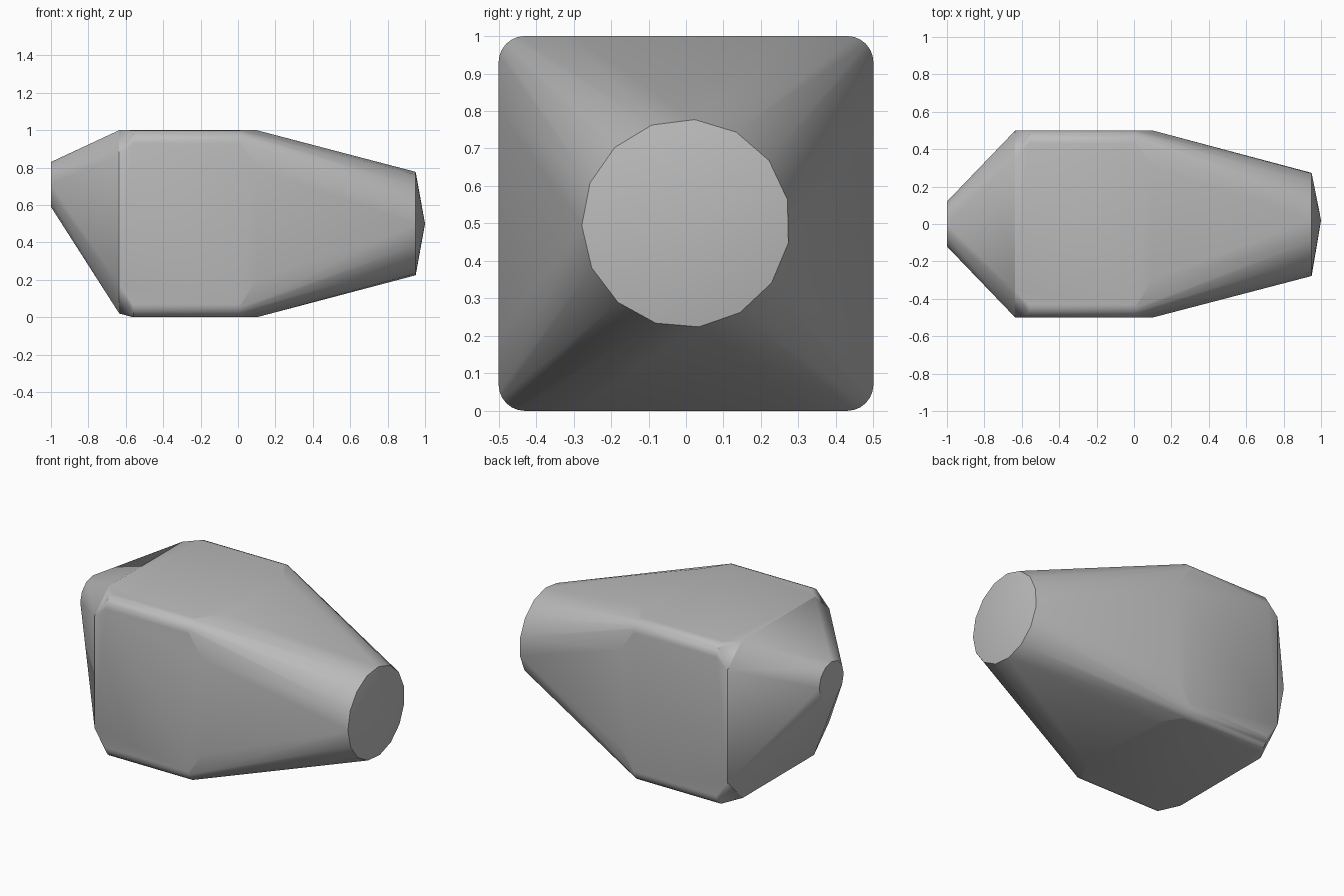
import bpy, bmesh, math

if "Cube" in bpy.data.objects:
    bpy.data.objects.remove(bpy.data.objects["Cube"])

grey = bpy.data.materials.new("plain grey")
grey.use_nodes = True
colour = (0.5, 0.5, 0.5, 1)
grey.diffuse_color = colour
grey.node_tree.nodes["Principled BSDF"].inputs["Base Color"].default_value = colour

MID = 0.5
FRONT_EDGE, BACK_EDGE = 0.1, -0.635


def circle(x, z, radius, sides, turn=0.0):
    """Ring of points facing along x."""
    angles = [turn + 2 * math.pi * i / sides for i in range(sides)]
    return [(x, radius * math.cos(a), z + radius * math.sin(a)) for a in angles]


def rounded_square(x, radius, steps=6):
    """Unit square section with rounded corners."""
    points = []
    for corner in range(4):
        base = corner * math.pi / 2
        cy = math.copysign(0.5 - radius, math.cos(base + math.pi / 4))
        cz = math.copysign(0.5 - radius, math.sin(base + math.pi / 4))
        for i in range(steps + 1):
            a = base + i / steps * math.pi / 2
            points.append((x, cy + radius * math.cos(a), MID + cz + radius * math.sin(a)))
    return points


def chamfered_square(x, low, high, top, bottom, floor):
    """Section with cut corners: side edges low..high, top and bottom half widths."""
    points = []
    for s in (-1, 1):
        points += [(x, s * 0.5, low), (x, s * 0.5, high), (x, s * top, 1), (x, s * bottom, floor)]
    return points


# Body sections, from the small tilted tail to the pointed nose disc
points = circle(-1, 0.71, 0.12, 12)
points += chamfered_square(BACK_EDGE, 0.17, 0.87, 0.36, 0.35, 0.02)
points += rounded_square(-0.56, 0.07) + rounded_square(0.01, 0.07)
points += chamfered_square(FRONT_EDGE, 0.2, 0.8, 0.3, 0.3, 0)
points += circle(0.95, MID, 0.278, 15, 0.23)
points.append((1, 0.02, MID))

# Wrap the sections in one convex skin
bm = bmesh.new()
for p in points:
    bm.verts.new(p)
result = bmesh.ops.convex_hull(bm, input=bm.verts)
spare = {v for v in result["geom_interior"] + result["geom_unused"]
         if isinstance(v, bmesh.types.BMVert)}
bmesh.ops.delete(bm, geom=list(spare), context="VERTS")
bmesh.ops.dissolve_limit(bm, angle_limit=math.radians(0.5), verts=bm.verts, edges=bm.edges)
bmesh.ops.recalc_face_normals(bm, faces=bm.faces)
mesh = bpy.data.meshes.new("body")
bm.to_mesh(mesh)
bm.free()

body = bpy.data.objects.new("body", mesh)
mesh.materials.append(grey)
bpy.context.collection.objects.link(body)
bpy.context.view_layer.objects.active = body
body.select_set(True)
bpy.ops.object.shade_smooth_by_angle(angle=math.radians(30))

# Keep the creases around the middle block crisp
for edge in mesh.edges:
    xs = [mesh.vertices[i].co.x for i in edge.vertices]
    if any(all(abs(x - crease) < 0.001 for x in xs) for crease in (FRONT_EDGE, BACK_EDGE)):
        edge.use_edge_sharp = True
